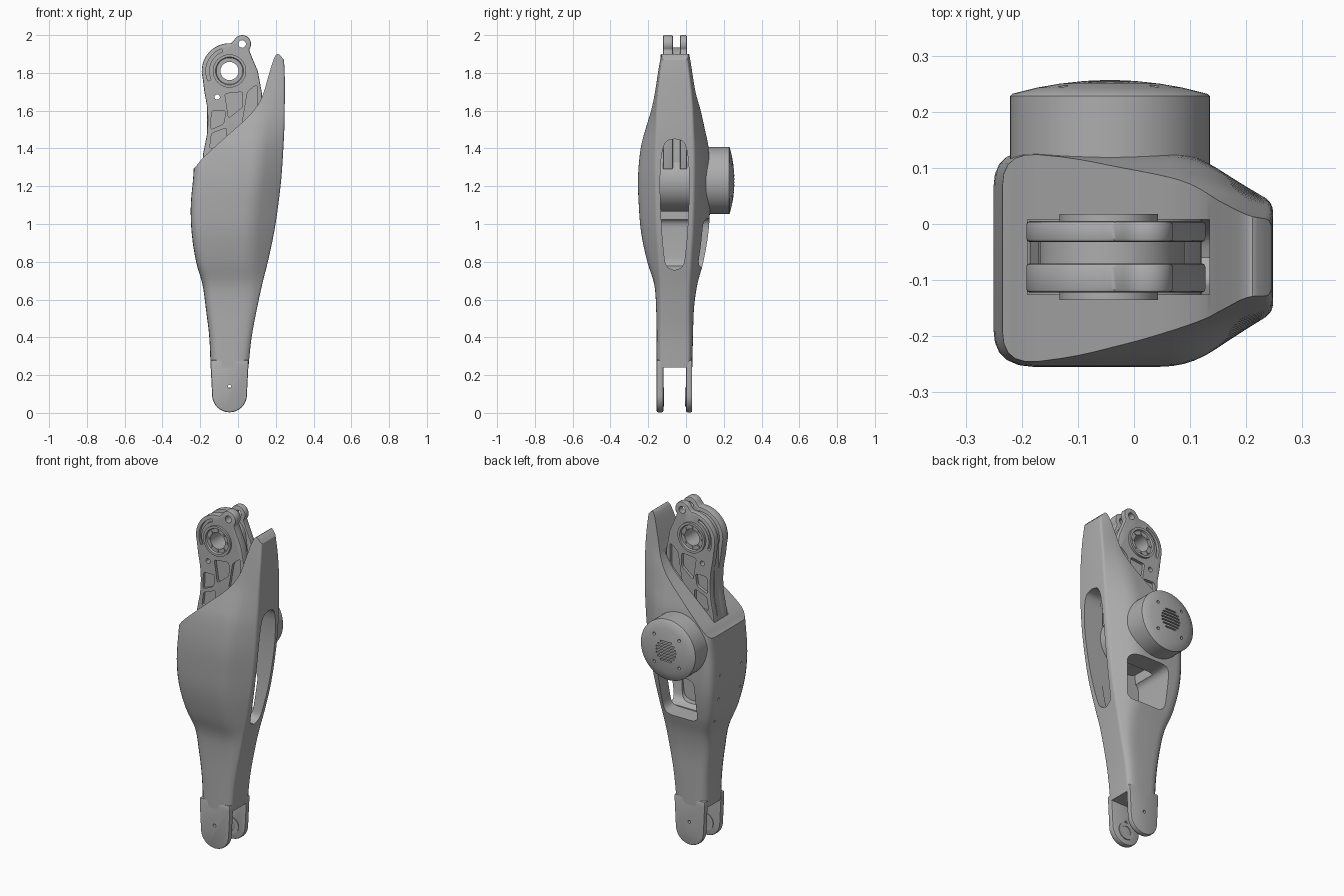
import bpy, bmesh, math
from mathutils import Vector

if "Cube" in bpy.data.objects:
    bpy.data.objects.remove(bpy.data.objects["Cube"])

grey = bpy.data.materials.new("shell_grey")
grey.use_nodes = True
COLOUR = (0.42, 0.42, 0.42, 1)
grey.diffuse_color = COLOUR
grey.node_tree.nodes["Principled BSDF"].inputs["Base Color"].default_value = COLOUR

CX, CY = -0.045, -0.06          # centre line shared by the joints
HUB_Z, DRUM_Z = 1.81, 1.23


def finish(name, bm):
    bmesh.ops.remove_doubles(bm, verts=bm.verts, dist=1e-5)
    bmesh.ops.recalc_face_normals(bm, faces=bm.faces)
    mesh = bpy.data.meshes.new(name)
    bm.to_mesh(mesh)
    bm.free()
    mesh.materials.append(grey)
    obj = bpy.data.objects.new(name, mesh)
    bpy.context.collection.objects.link(obj)
    return obj


def activate(obj):
    bpy.ops.object.select_all(action="DESELECT")
    obj.select_set(True)
    bpy.context.view_layer.objects.active = obj


def cut(obj, *cutters):
    activate(obj)
    for c in cutters:
        c.hide_render = True
        mod = obj.modifiers.new("cut", "BOOLEAN")
        mod.operation, mod.solver, mod.object = "DIFFERENCE", "EXACT", c
        bpy.ops.object.modifier_apply(modifier=mod.name)
        bpy.data.objects.remove(c)


def smooth(obj, angle=32):
    activate(obj)
    bpy.ops.object.shade_smooth_by_angle(angle=math.radians(angle))


def bevel(obj, width, segments=2):
    activate(obj)
    mod = obj.modifiers.new("bevel", "BEVEL")
    mod.width, mod.segments, mod.angle_limit = width, segments, math.radians(50)
    bpy.ops.object.modifier_apply(modifier=mod.name)


def spline(points, steps=4):
    """Smooth path through points of any dimension."""
    pts = [Vector(p) for p in points]
    out = []
    for i in range(len(pts) - 1):
        p0, p1, p2 = pts[max(i - 1, 0)], pts[i], pts[i + 1]
        p3 = pts[min(i + 2, len(pts) - 1)]
        for k in range(steps):
            t = k / steps
            out.append(p1 + (p2 - p0) * (t / 2)
                       + (p0 * 2 - p1 * 5 + p2 * 4 - p3) * (t * t / 2)
                       + (p1 * 3 - p0 - p2 * 3 + p3) * (t ** 3 / 2))
    return out + [pts[-1]]


def arc(cx, cz, r, a0, a1, n=16):
    angles = [math.radians(a0 + (a1 - a0) * i / n) for i in range(n + 1)]
    return [(cx + r * math.cos(a), cz + r * math.sin(a)) for a in angles]


def round_corner(prev, corner, nxt, r, n=5):
    p, c, q = Vector(prev), Vector(corner), Vector(nxt)
    a = c + (p - c).normalized() * min(r, (p - c).length * 0.48)
    b = c + (q - c).normalized() * min(r, (q - c).length * 0.48)
    return [a * (1 - t) ** 2 + c * 2 * t * (1 - t) + b * t * t
            for t in (i / n for i in range(n + 1))]


def rounded(corners, radii):
    out = []
    for i, c in enumerate(corners):
        out += round_corner(corners[i - 1], c, corners[(i + 1) % len(corners)], radii[i])
    return out


def prism(name, pts, axis, lo, hi):
    """Extrude an outline seen along the x or y axis."""
    bm = bmesh.new()
    rows = [[bm.verts.new((u, t, v) if axis == "y" else (t, u, v)) for u, v in pts]
            for t in (lo, hi)]
    for row in rows:
        bm.faces.new(row)
    n = len(pts)
    for i in range(n):
        j = (i + 1) % n
        bm.faces.new((rows[0][i], rows[0][j], rows[1][j], rows[1][i]))
    return finish(name, bm)


def disc(name, x, z, r, lo, hi, axis="y", n=24):
    return prism(name, arc(x, z, r, 0, 360 - 360 / n, n - 1), axis, lo, hi)


def lathe(name, profile, x, z, closed=False, n=64):
    """Turn a (radius, y) profile about a line parallel to y."""
    bm = bmesh.new()
    rings = []
    for i in range(n):
        a = 2 * math.pi * i / n
        rings.append([bm.verts.new((x + r * math.cos(a), y, z + r * math.sin(a)))
                      for r, y in profile])
    m = len(profile)
    for i in range(n):
        a, b = rings[i], rings[(i + 1) % n]
        for k in range(m if closed else m - 1):
            q = (k + 1) % m
            bm.faces.new((a[k], a[q], b[q], b[k]))
    return finish(name, bm)


# Main shell: z, left x, right x, front y, back y, half width of side facet, chamfer
levels = [
    (.24, -.145, .055, -.155, .033, .075, .03), (.40, -.152, .072, -.156, .037, .075, .03),
    (.55, -.17, .10, -.158, .042, .075, .04), (.68, -.188, .128, -.168, .06, .078, .06),
    (.80, -.222, .158, -.205, .092, .085, .09), (.95, -.245, .19, -.237, .118, .095, .12),
    (1.1, -.25, .213, -.25, .128, .10, .13), (1.25, -.237, .23, -.254, .13, .103, .13),
    (1.4, -.23, .24, -.24, .12, .103, .13), (1.5, -.23, .245, -.215, .10, .10, .13),
    (1.6, -.23, .247, -.185, .078, .097, .12), (1.7, -.23, .248, -.165, .052, .09, .10),
    (1.8, -.23, .247, -.15, .036, .078, .08), (1.93, -.23, .24, -.13, .02, .06, .06)]
bm = bmesh.new()
rings = []
for z, xl, xr, yf, yb, half, ch in spline(levels):
    corners = [(xl, yf), (xr - ch, yf), (xr, CY - half), (xr, CY + half), (xr - ch, yb), (xl, yb)]
    outline = rounded(corners, [.06, .05, .012, .012, .05, .06])
    rings.append([bm.verts.new((p.x, p.y, z)) for p in outline])
for a, b in zip(rings, rings[1:]):
    for i in range(len(a)):
        j = (i + 1) % len(a)
        bm.faces.new((a[i], a[j], b[j], b[i]))
bm.faces.new(rings[0])
bm.faces.new(rings[-1])
shell = finish("lower_leg_shell", bm)

# Sweeping top edge rising to the tall side fin
sweep = spline([(-.3, 1.24), (-.232, 1.295), (-.19, 1.345), (-.1, 1.43), (.03, 1.545),
                (.09, 1.61), (.13, 1.68), (.16, 1.78), (.188, 1.87), (.207, 1.9),
                (.225, 1.89), (.25, 1.86)])
top_cut = prism("top_cutter", sweep + [(.4, 1.86), (.4, 2.1), (-.3, 2.1)], "y", -.5, .5)
# Socket for the upper link
socket = prism("socket_cutter", [(-.19, 1.28), (.135, 1.28), (.135, 2.1), (-.19, 2.1)],
               "y", -.126, .008)
# Long side opening and the square rear opening
edge = spline([(.0, 1.45), (.045, 1.435), (.068, 1.37), (.077, 1.22), (.07, 1.0),
               (.055, .83), (.04, .775), (.0, .755)])
slot = [(CY + w, z) for w, z in edge] + [(CY - w, z) for w, z in edge[-2:0:-1]]
side_cut = prism("side_cutter", slot, "x", -.12, .4)
window = rounded([(-.14, .77), (.10, .77), (.125, 1.03), (-.14, 1.03)], [.05] * 4)
rear_cut = prism("rear_cutter", window, "y", -.13, .4)
cut(shell, top_cut, socket, side_cut, rear_cut)
# Small fixing holes on the flat side
for y in (-.16, .04):
    for z in (.78, .92, 1.06):
        cut(shell, disc("hole_cutter", y, z, .007, -.4, -.21, "x", 12))
smooth(shell)

# Ankle fork with inner bearing seats
tongue = arc(CX, .095, .092, 180, 360, 24) + [(.055, .25), (.055, .28), (-.145, .28), (-.145, .25)]
for side, lo, hi, seat in (("front", -.155, -.12, -.12), ("back", 0, .033, 0)):
    prong = prism(side + "_ankle_prong", tongue, "y", lo, hi)
    bevel(prong, .008)
    cut(prong, disc("pin_cutter", CX, .14, .009, -.5, .5, n=16))
    smooth(prong)
    ring = lathe(side + "_ankle_seat", [(.03, seat - .004), (.05, seat - .004),
                 (.05, seat + .004), (.03, seat + .004)], CX, .085, True, 32)
    smooth(ring)

# Motor drum inside and round motor cap behind
smooth(lathe("motor_drum", [(0, -.19), (.165, -.19), (.165, .12), (0, .12)], CX, DRUM_Z))
cap = lathe("motor_cap", [(0, .09), (.178, .09), (.178, .228), (.174, .232), (.13, .243),
                          (.09, .25), (.045, .255), (0, .257)], CX + .002, DRUM_Z)
for i in range(-3, 4):                       # cooling slits
    w = math.sqrt(.065 ** 2 - (i * .018) ** 2)
    z = DRUM_Z + i * .018
    slit = [(CX - w, z - .004), (CX + w, z - .004), (CX + w, z + .004), (CX - w, z + .004)]
    cut(cap, prism("slit_cutter", slit, "y", .235, .3))
for x, z in arc(CX, DRUM_Z, .115, 45, 315, 3):
    cut(cap, disc("screw_cutter", x, z, .009, .225, .3, n=12))
smooth(cap)

# Upper link: two outer plates around a recessed core
left_edge = [(-.187, 1.29), (-.185, 1.37), (-.165, 1.47), (-.16, 1.55), (-.165, 1.63), (-.178, 1.7)]
right_edge = [(.075, 1.88), (.105, 1.81), (.127, 1.69), (.127, 1.58), (.12, 1.29)]
head = arc(CX, HUB_Z, .147, 195, 86)
lug = arc(.022, 1.953, .047, 150, -40)
plate_outline = left_edge + head + lug + right_edge
pockets = [[(-.14, 1.6), (-.065, 1.6), (-.075, 1.53), (-.145, 1.5)],
           [(-.07, 1.69), (.025, 1.7), (.025, 1.62), (-.05, 1.56)],
           [(.05, 1.7), (.1, 1.74), (.1, 1.6), (.02, 1.52)],
           [(-.14, 1.48), (-.06, 1.51), (-.06, 1.4), (-.15, 1.4)]]
for side, lo, hi, floor, face in (("front", -.122, -.07, -.105, -.2),
                                  ("back", -.032, .005, -.012, .1)):
    plate = prism(side + "_link_plate", plate_outline, "y", lo, hi)
    bevel(plate, .006)
    for p in pockets:
        shape = rounded(p, [.014] * 4)
        cut(plate, prism("pocket_cutter", shape, "y", min(floor, face), max(floor, face)))
    groove = arc(CX, HUB_Z, .125, 110, 205) + arc(CX, HUB_Z, .108, 205, 110)
    cut(plate, prism("groove_cutter", groove, "y", min(floor, face), max(floor, face)),
        disc("hub_cutter", CX, HUB_Z, .06, -.5, .5),
        disc("lug_cutter", .022, 1.953, .02, -.5, .5),
        disc("pin_cutter", -.11, 1.672, .014, -.5, .5))
    smooth(plate)
core = prism("link_core", left_edge[:3] + arc(CX, HUB_Z, .125, 200, 20)
             + [(.09, 1.7), (.09, 1.29)], "y", -.071, -.031)
cut(core, disc("hub_cutter", CX, HUB_Z, .06, -.5, .5),
    disc("pin_cutter", -.11, 1.672, .014, -.5, .5))
smooth(core)

# Knee bearing with a circle of bolts on each face
bearing = lathe("knee_bearing", [(.048, -.125), (.07, -.125), (.074, -.135), (.088, -.135),
                (.088, .018), (.074, .018), (.07, .008), (.048, .008)], CX, HUB_Z, True)
smooth(bearing)
for x, z in arc(CX, HUB_Z, .059, 0, 315, 7):
    smooth(disc("knee_bolt", x, z, .007, -.13, .013, n=12))
